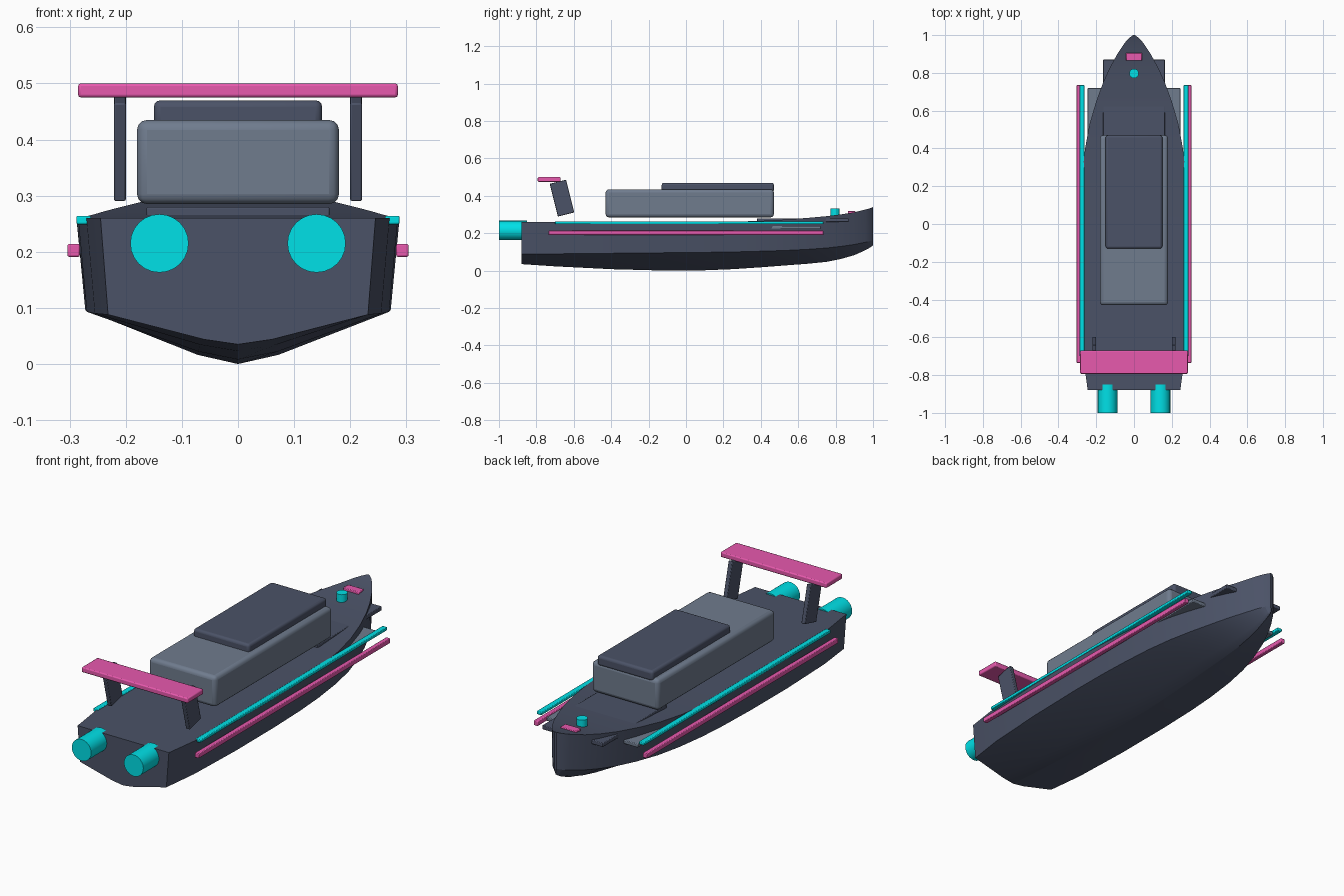
import bpy, bmesh, math

if "Cube" in bpy.data.objects:
    bpy.data.objects.remove(bpy.data.objects["Cube"])


def material(name, rgb):
    m = bpy.data.materials.new(name)
    m.diffuse_color = (*rgb, 1)
    m.use_nodes = True
    m.node_tree.nodes["Principled BSDF"].inputs["Base Color"].default_value = m.diffuse_color
    return m


SLATE = material("slate", (0.07, 0.085, 0.135))
GREY = material("blue_grey", (0.16, 0.2, 0.27))
CYAN = material("cyan", (0.0, 0.75, 0.8))
PINK = material("pink", (0.8, 0.1, 0.42))


def smooth(ob, angle=30):
    bpy.ops.object.select_all(action='DESELECT')
    ob.select_set(True)
    bpy.context.view_layer.objects.active = ob
    bpy.ops.object.shade_smooth_by_angle(angle=math.radians(angle))


def box(name, lo, hi, mat, bevel=0.003, segments=2, tilt=0):
    bpy.ops.mesh.primitive_cube_add(size=1)
    ob = bpy.context.object
    ob.name = name
    size = [b - a for a, b in zip(lo, hi)]
    for v in ob.data.vertices:
        v.co = [c * s for c, s in zip(v.co, size)]
    ob.location = [(a + b) / 2 for a, b in zip(lo, hi)]
    ob.rotation_euler.x = tilt
    mod = ob.modifiers.new("bevel", 'BEVEL')
    mod.width, mod.segments = bevel, segments
    ob.data.materials.append(mat)
    smooth(ob)
    return ob


def cylinder(name, r, depth, loc, mat, rot=(0, 0, 0), sides=24):
    bpy.ops.mesh.primitive_cylinder_add(vertices=sides, radius=r, depth=depth, location=loc, rotation=rot)
    ob = bpy.context.object
    ob.name = name
    ob.data.materials.append(mat)
    smooth(ob)
    return ob


# Hull: stations of (y, half beam, sheer z, chine z, keel z)
stations = [
    (-0.88, 0.245, 0.260, 0.088, 0.035), (-0.70, 0.270, 0.260, 0.090, 0.023),
    (-0.40, 0.285, 0.260, 0.093, 0.008), (-0.10, 0.288, 0.260, 0.096, 0.000),
    (0.10, 0.284, 0.260, 0.098, 0.002), (0.25, 0.275, 0.262, 0.100, 0.008),
    (0.40, 0.259, 0.266, 0.104, 0.018), (0.53, 0.235, 0.273, 0.108, 0.028),
    (0.65, 0.200, 0.282, 0.114, 0.037), (0.75, 0.163, 0.291, 0.121, 0.047),
    (0.83, 0.127, 0.301, 0.130, 0.063), (0.90, 0.088, 0.312, 0.140, 0.083),
    (0.96, 0.048, 0.327, 0.152, 0.110), (0.985, 0.026, 0.334, 0.158, 0.124),
    (1.00, 0.005, 0.340, 0.162, 0.135),
]
bm = bmesh.new()
rings = []
for y, b, sheer, chine, keel in stations:
    half = [(b, sheer), (b * 0.945, chine), (b * 0.25, keel + 0.17 * (chine - keel))]
    pts = half + [(0, keel)] + [(-x, z) for x, z in reversed(half)]
    rings.append([bm.verts.new((x, y, z)) for x, z in pts])
for a, c in zip(rings, rings[1:]):
    for i in range(7):
        j = (i + 1) % 7
        bm.faces.new((a[i], a[j], c[j], c[i]))
bm.faces.new(rings[0])
bm.faces.new(rings[-1])
bmesh.ops.recalc_face_normals(bm, faces=bm.faces)
me = bpy.data.meshes.new("hull")
bm.to_mesh(me)
bm.free()
hull = bpy.data.objects.new("hull", me)
bpy.context.collection.objects.link(hull)
me.materials.append(SLATE)
smooth(hull, 15)

# Deck slabs that break out through the narrowing bow
box("inner_deck", (-0.245, -0.72, 0.222), (0.245, 0.72, 0.24), GREY)
box("foredeck_slab", (-0.163, 0.38, 0.26), (0.163, 0.87, 0.28), SLATE)

# Cabin and raised roof
box("cabin", (-0.18, -0.43, 0.285), (0.18, 0.47, 0.435), GREY, 0.018, 3)
box("cabin_roof", (-0.15, -0.13, 0.42), (0.15, 0.47, 0.47), SLATE, 0.012, 3)

# Stern arch wing
box("arch_wing", (-0.285, -0.793, 0.475), (0.285, -0.67, 0.5), PINK, 0.005)

# Mirrored parts: side strips, arch posts, engines
for side, s in (("left", -1), ("right", 1)):
    def pair(name, x0, x1, y0, y1, z0, z1, mat, **kw):
        xs = sorted((s * x0, s * x1))
        box(f"{name}_{side}", (xs[0], y0, z0), (xs[1], y1, z1), mat, **kw)

    pair("gunwale_strip", 0.262, 0.288, -0.70, 0.735, 0.249, 0.264, CYAN)
    pair("rub_rail", 0.282, 0.304, -0.735, 0.735, 0.191, 0.214, PINK)
    pair("arch_post", 0.2, 0.221, -0.708, -0.618, 0.298, 0.478, SLATE, tilt=math.radians(14))
    cylinder(f"engine_{side}", 0.052, 0.15, (s * 0.14, -0.925, 0.215), CYAN, (math.pi / 2, 0, 0))

# Bow fittings
cylinder("bow_light", 0.025, 0.045, (0, 0.797, 0.309), CYAN)
box("bow_plate", (-0.042, 0.865, 0.3), (0.042, 0.905, 0.318), PINK)
